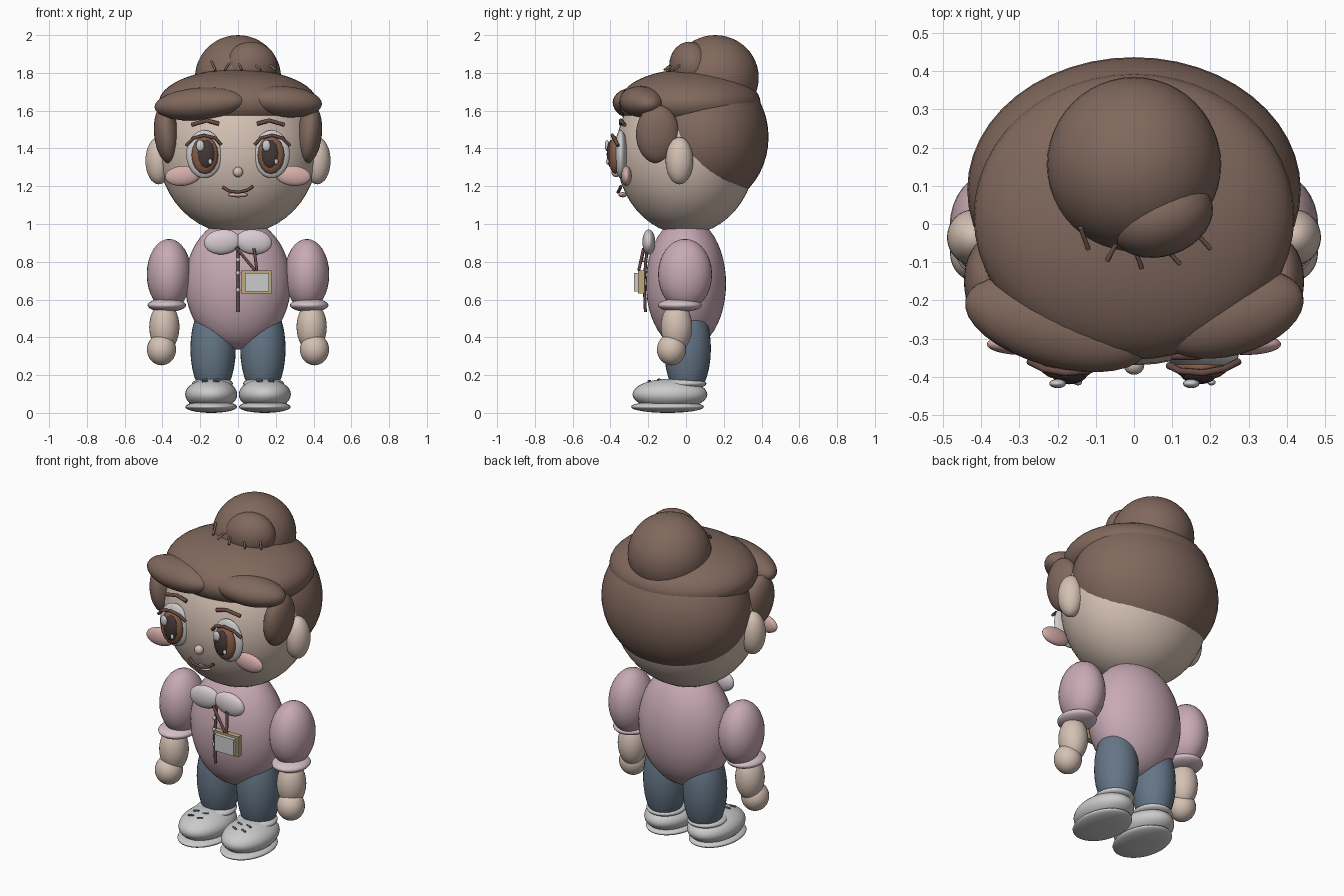
import bpy
from math import radians

COLORS = {
    "hair": (0.22, 0.14, 0.11), "skin": (0.66, 0.53, 0.45), "pink": (0.58, 0.40, 0.46),
    "cuff": (0.66, 0.52, 0.57), "blush": (0.66, 0.42, 0.40), "jeans": (0.13, 0.18, 0.24),
    "white": (0.75, 0.75, 0.75), "iris": (0.25, 0.11, 0.06), "pupil": (0.06, 0.04, 0.04),
    "line": (0.14, 0.07, 0.06), "gold": (0.50, 0.40, 0.20), "collar": (0.68, 0.60, 0.64),
}
MATS = {}
for key, rgb in COLORS.items():
    MATS[key] = bpy.data.materials.new(key)
    MATS[key].diffuse_color = (*rgb, 1)


def blob(name, loc, radii, mat, rot=(0, 0, 0), seg=32):
    """Smooth ellipsoid."""
    bpy.ops.mesh.primitive_uv_sphere_add(segments=seg, ring_count=seg // 2, radius=1, location=loc,
                                         rotation=[radians(a) for a in rot])
    ob = bpy.context.object
    ob.name = name
    ob.scale = radii
    ob.data.materials.append(MATS[mat])
    bpy.ops.object.shade_smooth()
    return ob


def pair(name, loc, radii, mat, rot=(0, 0, 0), seg=32):
    """Ellipsoid on both sides of the body."""
    for side, s in (("right", 1), ("left", -1)):
        blob(f"{name}_{side}", (s * loc[0], loc[1], loc[2]), radii, mat,
             (rot[0], s * rot[1], s * rot[2]), seg)


def cord(name, points, radius, mat):
    """Thin round rod along a few points."""
    cu = bpy.data.curves.new(name, "CURVE")
    cu.dimensions = "3D"
    cu.bevel_depth = radius
    cu.bevel_resolution = 2
    cu.use_fill_caps = True
    sp = cu.splines.new("POLY")
    sp.points.add(len(points) - 1)
    for p, co in zip(sp.points, points):
        p.co = (*co, 1)
    cu.materials.append(MATS[mat])
    ob = bpy.data.objects.new(name, cu)
    bpy.context.collection.objects.link(ob)


def cord_pair(name, points, radius, mat):
    for side, s in (("right", 1), ("left", -1)):
        cord(f"{name}_{side}", [(s * x, y, z) for x, y, z in points], radius, mat)


def box(name, loc, size, mat):
    bpy.ops.mesh.primitive_cube_add(size=1, location=loc)
    ob = bpy.context.object
    ob.name = name
    ob.scale = size
    ob.data.materials.append(MATS[mat])


# Head
blob("head", (0, 0, 1.38), (0.42, 0.37, 0.435), "skin", seg=48)
pair("ear", (0.42, -0.035, 1.335), (0.07, 0.073, 0.125), "skin")
blob("nose", (0, -0.37, 1.275), (0.027, 0.025, 0.027), "skin", seg=16)
pair("cheek", (0.293, -0.315, 1.255), (0.093, 0.028, 0.053), "blush", (0, 5, 0))

# Hair
blob("back_hair", (0, 0.09, 1.46), (0.437, 0.347, 0.38), "hair", seg=48)
blob("hair_cap", (0, 0.02, 1.64), (0.42, 0.375, 0.18), "hair", seg=48)
blob("fringe_left", (-0.2, -0.26, 1.635), (0.25, 0.115, 0.087), "hair", (0, -4, -15))
blob("fringe_right", (0.25, -0.235, 1.647), (0.2, 0.11, 0.082), "hair", (0, 4, 15))
pair("side_lock", (0.378, -0.15, 1.475), (0.066, 0.115, 0.155), "hair", (0, 6, 0))
blob("bun", (0, 0.155, 1.775), (0.228, 0.23, 0.225), "hair", seg=48)
blob("bun_twist", (0.07, 0.02, 1.84), (0.14, 0.105, 0.125), "hair", (0, 0, 18))

# Loose strands at the bun and the parting
for i, (x, y, dx) in enumerate([(-0.12, -0.05, -0.02), (-0.07, -0.08, 0.03), (0.02, -0.1, -0.02),
                                (0.12, -0.09, -0.05), (0.2, -0.05, -0.05)]):
    cord(f"loose_strand_{i}", [(x, y - 0.015, 1.815), (x + dx, y + 0.04, 1.86)], 0.006, "hair")
for i, x in enumerate((0.0, 0.05)):
    cord(f"parting_strand_{i}", [(x, -0.30, 1.70), (x + 0.04, -0.28, 1.72)], 0.006, "hair")

# Eyes
pair("eye_white", (0.178, -0.345, 1.37), (0.096, 0.034, 0.127), "white")
pair("iris", (0.175, -0.375, 1.365), (0.071, 0.035, 0.1), "iris", seg=16)
pair("pupil", (0.17, -0.392, 1.37), (0.048, 0.028, 0.077), "pupil", seg=16)
for side, s in (("right", 0.175), ("left", -0.175)):
    blob(f"eye_glint_{side}", (s - 0.025, -0.418, 1.415), (0.022, 0.012, 0.03), "white", seg=16)
    blob(f"small_glint_{side}", (s + 0.028, -0.415, 1.33), (0.011, 0.008, 0.015), "white", seg=12)
cord_pair("upper_lash", [(0.09, -0.37, 1.42), (0.12, -0.385, 1.455), (0.18, -0.39, 1.47),
                         (0.235, -0.38, 1.455), (0.275, -0.36, 1.415)], 0.009, "line")
cord_pair("eyebrow", [(0.1, -0.345, 1.53), (0.165, -0.345, 1.548), (0.245, -0.325, 1.525)],
          0.011, "line")

# Mouth
cord("mouth", [(-0.08, -0.345, 1.195), (-0.05, -0.355, 1.175), (0, -0.36, 1.168),
               (0.05, -0.355, 1.178), (0.08, -0.345, 1.2)], 0.008, "line")
blob("lower_lip", (0, -0.335, 1.155), (0.052, 0.022, 0.014), "blush", seg=16)

# Torso and collar
blob("torso", (0, 0, 0.685), (0.28, 0.212, 0.35), "pink", seg=48)
pair("collar", (0.083, -0.197, 0.905), (0.097, 0.034, 0.066), "collar", (0, 6, 0))
cord("front_seam", [(0, -0.205, 0.88), (0, -0.222, 0.7), (0, -0.215, 0.535)], 0.008, "line")
for i, z in enumerate((0.81, 0.74, 0.65)):
    blob(f"button_{i}", (0, -0.225, z), (0.012, 0.009, 0.012), "collar", seg=12)

# Badge on its lanyard
cord("lanyard_left", [(-0.01, -0.22, 0.875), (0.09, -0.25, 0.755)], 0.008, "line")
cord("lanyard_right", [(0.085, -0.225, 0.87), (0.1, -0.25, 0.755)], 0.008, "line")
box("badge_frame", (0.097, -0.237, 0.692), (0.16, 0.032, 0.122), "gold")
box("badge_card", (0.1, -0.262, 0.692), (0.128, 0.026, 0.098), "white")

# Arms
pair("sleeve", (0.365, -0.005, 0.733), (0.118, 0.143, 0.188), "pink")
pair("sleeve_cuff", (0.377, -0.033, 0.57), (0.102, 0.116, 0.036), "cuff")
pair("forearm", (0.39, -0.05, 0.455), (0.08, 0.083, 0.13), "skin")
pair("hand", (0.405, -0.077, 0.335), (0.077, 0.077, 0.083), "skin")

# Legs
pair("leg", (0.132, 0.008, 0.34), (0.12, 0.124, 0.265), "jeans")

# Shoes
pair("shoe", (0.142, -0.085, 0.098), (0.138, 0.198, 0.083), "white")
pair("shoe_sole", (0.142, -0.098, 0.032), (0.137, 0.193, 0.032), "white")
pair("shoe_collar", (0.135, -0.01, 0.155), (0.108, 0.118, 0.032), "white")
for i, (y, z) in enumerate(((-0.14, 0.178), (-0.19, 0.17))):
    for j, x in enumerate((0.1, 0.16)):
        cord_pair(f"lace_{i}_{j}", [(x, y, z), (x + 0.03, y - 0.01, z - 0.003)], 0.005, "jeans")
